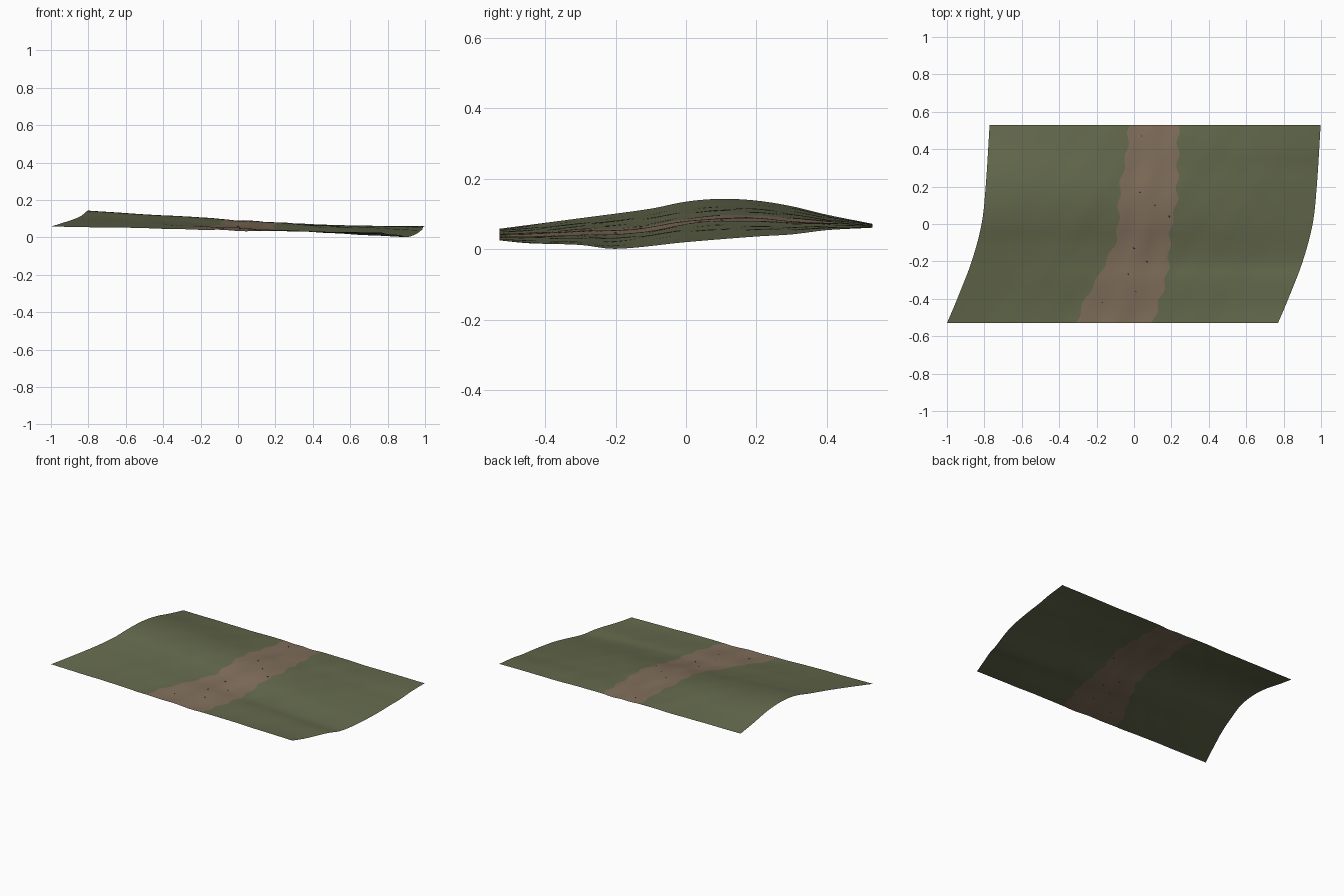
import bpy, bmesh, math, random

cube = bpy.data.objects.get("Cube")
if cube:
    bpy.data.objects.remove(cube, do_unlink=True)


def material(name, color):
    m = bpy.data.materials.new(name)
    m.use_nodes = True
    m.diffuse_color = (*color, 1)
    m.node_tree.nodes["Principled BSDF"].inputs["Base Color"].default_value = (*color, 1)
    return m


grass = material("grass green", (0.125, 0.14, 0.072))
dirt = material("dirt brown", (0.215, 0.155, 0.104))
stone = material("dark stone", (0.10, 0.075, 0.055))

HALF = 0.53       # half depth of the ground
WIDTH = 1.77      # width of every row


def profile(points):
    """Smooth curve through (y, value) points."""
    def f(y):
        n = len(points)
        i = max(k for k in range(n - 1) if k == 0 or points[k][0] <= y)
        p = [points[min(max(i + k, 0), n - 1)] for k in (-1, 0, 1, 2)]
        h = p[2][0] - p[1][0]
        t = (y - p[1][0]) / h
        m0 = (p[2][1] - p[0][1]) / (p[2][0] - p[0][0]) * h
        m1 = (p[3][1] - p[1][1]) / (p[3][0] - p[1][0]) * h
        return ((2*t**3 - 3*t*t + 1) * p[1][1] + (t**3 - 2*t*t + t) * m0
                + (3*t*t - 2*t**3) * p[2][1] + (t**3 - t*t) * m1)
    return f


# Outline, heights of both sides, and the edges of the dirt path
side_x = profile([(-.53, -1), (-.4, -.945), (-.2, -.868), (0, -.815), (.2, -.793), (.53, -.772)])
left_z = profile([(-.53, .058), (-.3, .088), (-.1, .115), (0, .135), (.1, .143),
                  (.2, .138), (.3, .122), (.4, .098), (.53, .072)])
right_z = profile([(-.53, .025), (-.45, .017), (-.3, .012), (-.2, .001), (0, .02),
                   (.2, .036), (.3, .042), (.4, .054), (.53, .061)])
path_left = profile([(-.53, -.31), (-.4, -.26), (-.3, -.2), (-.2, -.15), (-.1, -.1),
                     (0, -.085), (.2, -.075), (.35, -.045), (.53, -.025)])
path_right = profile([(-.53, .1), (-.4, .14), (-.3, .17), (-.2, .185), (-.1, .19),
                      (0, .2), (.1, .225), (.2, .232), (.53, .237)])


def height(x, y):
    u = (x - side_x(y)) / WIDTH
    z = left_z(y) * (1 - u) + right_z(y) * u
    inner = math.sin(math.pi * min(max(u, 0), 1))
    z += 0.003 * inner * math.sin(9 * x + 4 * y) * math.cos(11 * y - 5 * x)
    z += 0.0015 * inner * math.sin(31 * x + 3) * math.sin(23 * y)
    # Shallow wheel ruts
    a, b = path_left(y), path_right(y)
    s = (x - a) / (b - a)
    if 0 < s < 1:
        z -= 0.003 * math.sin(2 * math.pi * s) ** 2
    return z


# Ground sheet: grass, path and grass strips sharing their edges
ROWS, SIDE, MIDDLE = 64, 28, 16
bm = bmesh.new()
rows = []
for j in range(ROWS + 1):
    y = -HALF + 2 * HALF * j / ROWS
    a = path_left(y) + 0.008 * math.sin(48 * y)
    b = path_right(y) + 0.009 * math.sin(52 * y + 1)
    x0 = side_x(y)
    x1 = x0 + WIDTH
    xs = [x0 + (a - x0) * i / SIDE for i in range(SIDE)]
    xs += [a + (b - a) * i / MIDDLE for i in range(MIDDLE)]
    xs += [b + (x1 - b) * i / SIDE for i in range(SIDE + 1)]
    rows.append([bm.verts.new((x, y, height(x, y))) for x in xs])
for lower, upper in zip(rows, rows[1:]):
    for i in range(len(lower) - 1):
        f = bm.faces.new((lower[i], lower[i + 1], upper[i + 1], upper[i]))
        f.material_index = 1 if SIDE <= i < SIDE + MIDDLE else 0
        f.smooth = True
mesh = bpy.data.meshes.new("ground")
bm.to_mesh(mesh)
bm.free()
mesh.materials.append(grass)
mesh.materials.append(dirt)
bpy.context.collection.objects.link(bpy.data.objects.new("ground", mesh))

# Small stones half sunk in the path
random.seed(4)
spots = [(.03, .17), (.11, .1), (.04, .47), (0, -.13), (.07, -.2),
         (-.03, -.27), (.01, -.36), (-.17, -.42), (.19, .04)]
for x, y in spots:
    bpy.ops.mesh.primitive_ico_sphere_add(subdivisions=1, radius=random.uniform(.004, .006),
                                          location=(x, y, height(x, y)))
    ob = bpy.context.object
    ob.name = "path_stone"
    ob.scale.z = 0.6
    ob.rotation_euler.z = random.uniform(0, 3)
    ob.data.materials.append(stone)
